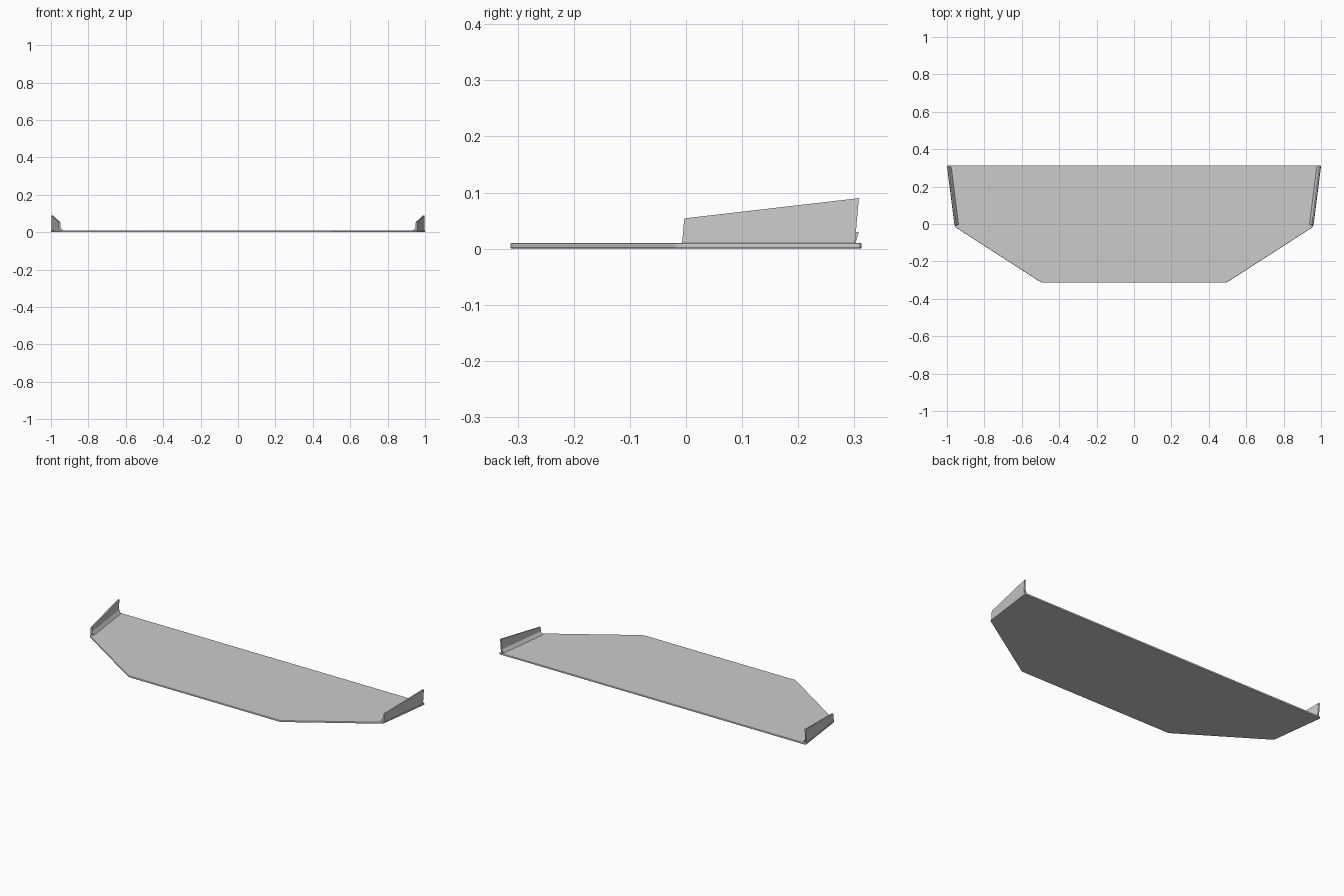
import bpy, bmesh
from mathutils import Vector

if "Cube" in bpy.data.objects:
    bpy.data.objects.remove(bpy.data.objects["Cube"])


def make_object(name, verts, faces):
    mesh = bpy.data.meshes.new(name)
    mesh.from_pydata(verts, [], faces)
    bm = bmesh.new()
    bm.from_mesh(mesh)
    bmesh.ops.recalc_face_normals(bm, faces=bm.faces)
    bm.to_mesh(mesh)
    bm.free()
    obj = bpy.data.objects.new(name, mesh)
    bpy.context.collection.objects.link(obj)
    return obj


def prism(name, ring_a, ring_b):
    n = len(ring_a)
    faces = [list(range(n)), list(range(n, 2 * n))]
    faces += [[i, (i + 1) % n, n + (i + 1) % n, n + i] for i in range(n)]
    return make_object(name, [tuple(v) for v in ring_a + ring_b], faces)


def bevel(obj, width, segments):
    mod = obj.modifiers.new("edge_rounding", 'BEVEL')
    mod.width = width
    mod.segments = segments
    mod.limit_method = 'ANGLE'


# Flat splitter board with slightly clipped corners and rounded rim
half = [(0.49, -0.313), (0.505, -0.307), (0.954, -0.018), (0.96, -0.006),
        (0.999, 0.300), (1.0, 0.309), (0.994, 0.313)]
outline = half + [(-x, y) for x, y in reversed(half)]
board = prism("splitter_board",
              [Vector((x, y, 0.0)) for x, y in outline],
              [Vector((x, y, 0.0105)) for x, y in outline])
bevel(board, 0.003, 2)


# Side plates stand along the slanted ends; x follows the board edge
def edge_x(y):
    return 0.958 + (y + 0.006) * 0.1255


fin_profile = [(-0.007, 0.0095), (-0.003, 0.054), (0.308, 0.090), (0.301, 0.0095)]
for side, label in ((1, "right"), (-1, "left")):
    outer = [Vector((side * edge_x(y), y, z)) for y, z in fin_profile]
    inner = [Vector((side * (edge_x(y) - 0.008), y, z)) for y, z in fin_profile]
    prism(label + "_end_plate", outer, inner)

    # Sloping fillet strip at the foot of the plate
    def section(y_low, y_high):
        return [Vector((side * (edge_x(y_low) - 0.004), y_low, 0.0095)),
                Vector((side * (edge_x(y_low) - 0.021), y_low, 0.0095)),
                Vector((side * (edge_x(y_high) - 0.007), y_high, 0.030)),
                Vector((side * (edge_x(y_high) - 0.004), y_high, 0.030))]
    prism(label + "_fillet_strip", section(-0.006, -0.004), section(0.302, 0.308))
